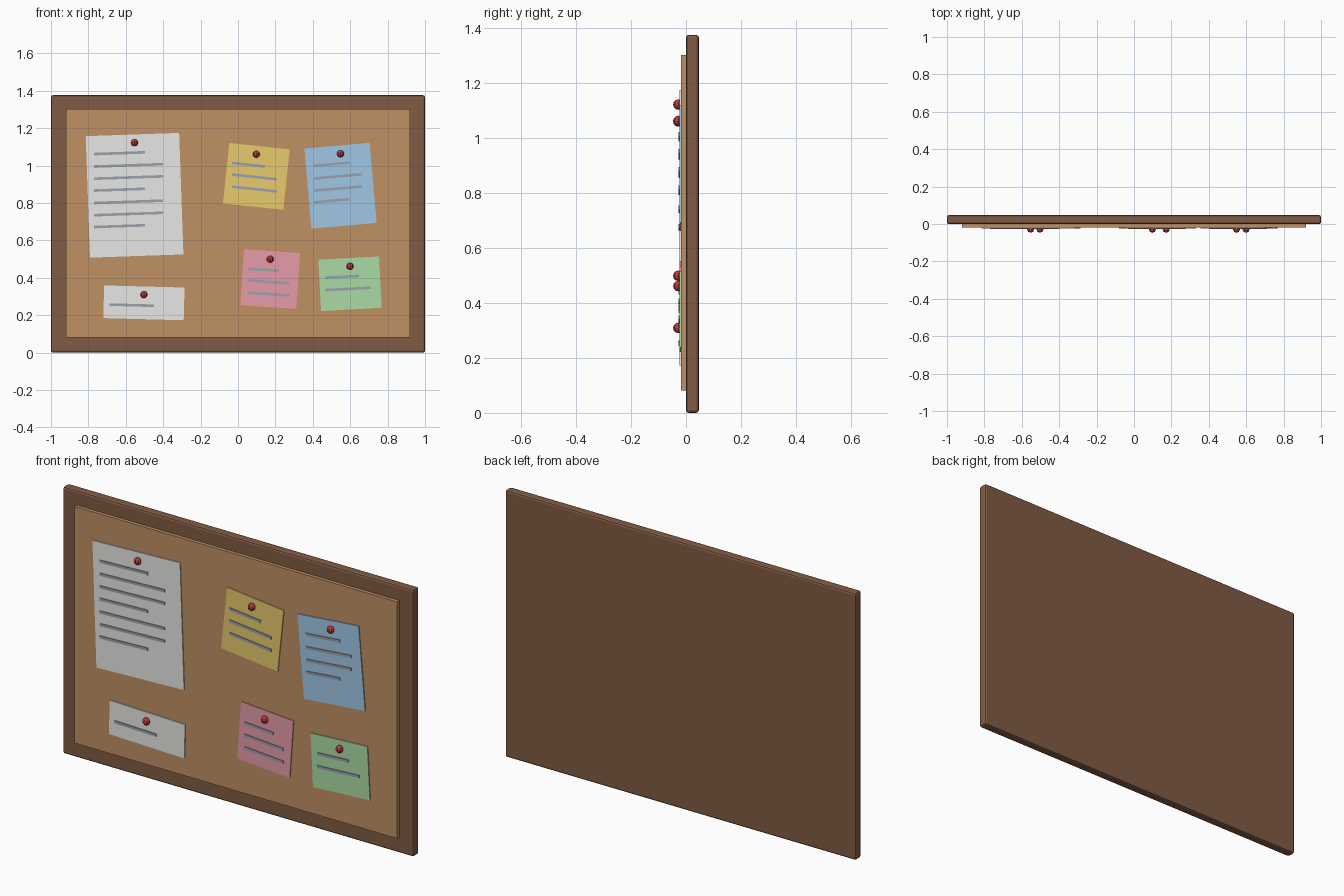
import bpy
from math import radians
from mathutils import Matrix, Vector

if "Cube" in bpy.data.objects:
    bpy.data.objects.remove(bpy.data.objects["Cube"], do_unlink=True)


def material(name, *rgb):
    m = bpy.data.materials.new(name)
    m.use_nodes = True
    m.diffuse_color = (*rgb, 1)
    bsdf = next(n for n in m.node_tree.nodes if n.type == 'BSDF_PRINCIPLED')
    bsdf.inputs["Base Color"].default_value = (*rgb, 1)
    return m


WOOD = material("dark wood", 0.22, 0.105, 0.058)
CORK = material("cork", 0.52, 0.285, 0.125)
WHITE = material("white paper", 0.80, 0.80, 0.79)
YELLOW = material("yellow paper", 0.80, 0.59, 0.15)
BLUE = material("blue paper", 0.38, 0.62, 0.86)
PINK = material("pink paper", 0.84, 0.35, 0.42)
GREEN = material("green paper", 0.41, 0.71, 0.38)
INK = material("grey ink", 0.33, 0.36, 0.41)
RED = material("red pin", 0.50, 0.04, 0.04)


def box(name, mat, x, z, width, height, front, back, tilt=0):
    """Upright slab centred at x, z; tilt is counter-clockwise seen from the front."""
    bpy.ops.mesh.primitive_cube_add(size=1)
    ob = bpy.context.object
    ob.name = name
    size = Matrix.Diagonal((width, back - front, height, 1))
    turn = Matrix.Rotation(radians(-tilt), 4, 'Y')
    ob.data.transform(turn @ size)
    ob.location = Vector((x, (front + back) / 2, z))
    ob.data.materials.append(mat)
    return ob


# Wooden board with chamfered edges, and the raised cork panel
frame = box("frame", WOOD, 0, 0.688, 2, 1.376, 0, 0.047)
bevel = frame.modifiers.new("chamfer", 'BEVEL')
bevel.width = 0.01
bevel.segments = 2
box("cork_panel", CORK, 0, 0.692, 1.84, 1.22, -0.018, 0.005)

# name, colour, centre x, centre z, width, height, tilt, number of text lines
notes = [
    ("notice", WHITE, -0.553, 0.841, 0.50, 0.65, 2, 7),
    ("yellow_note", YELLOW, 0.098, 0.942, 0.325, 0.325, -6, 3),
    ("blue_note", BLUE, 0.548, 0.892, 0.35, 0.43, 5, 4),
    ("pink_note", PINK, 0.172, 0.393, 0.30, 0.30, -4, 3),
    ("green_note", GREEN, 0.599, 0.368, 0.325, 0.275, 3, 2),
    ("card", WHITE, -0.503, 0.266, 0.43, 0.175, -1.5, 1),
]

for name, mat, x, z, w, h, tilt, lines in notes:
    box(name, mat, x, z, w, h, -0.023, -0.017, tilt)
    top = z + h / 2
    # Ruled strokes, every third one short
    for i in range(lines):
        length = w * (0.55 if i % 3 == 0 else 0.74)
        left = x - w / 2 + 0.032
        box(f"{name}_line_{i + 1}", INK, left + length / 2, top - 0.1 - 0.065 * i,
            length, 0.014, -0.027, -0.022, tilt)
    # Faceted push pin
    bpy.ops.mesh.primitive_uv_sphere_add(segments=8, ring_count=6, radius=0.019,
                                         location=(x, -0.028, top - 0.044))
    pin = bpy.context.object
    pin.name = f"{name}_pin"
    pin.data.materials.append(RED)
